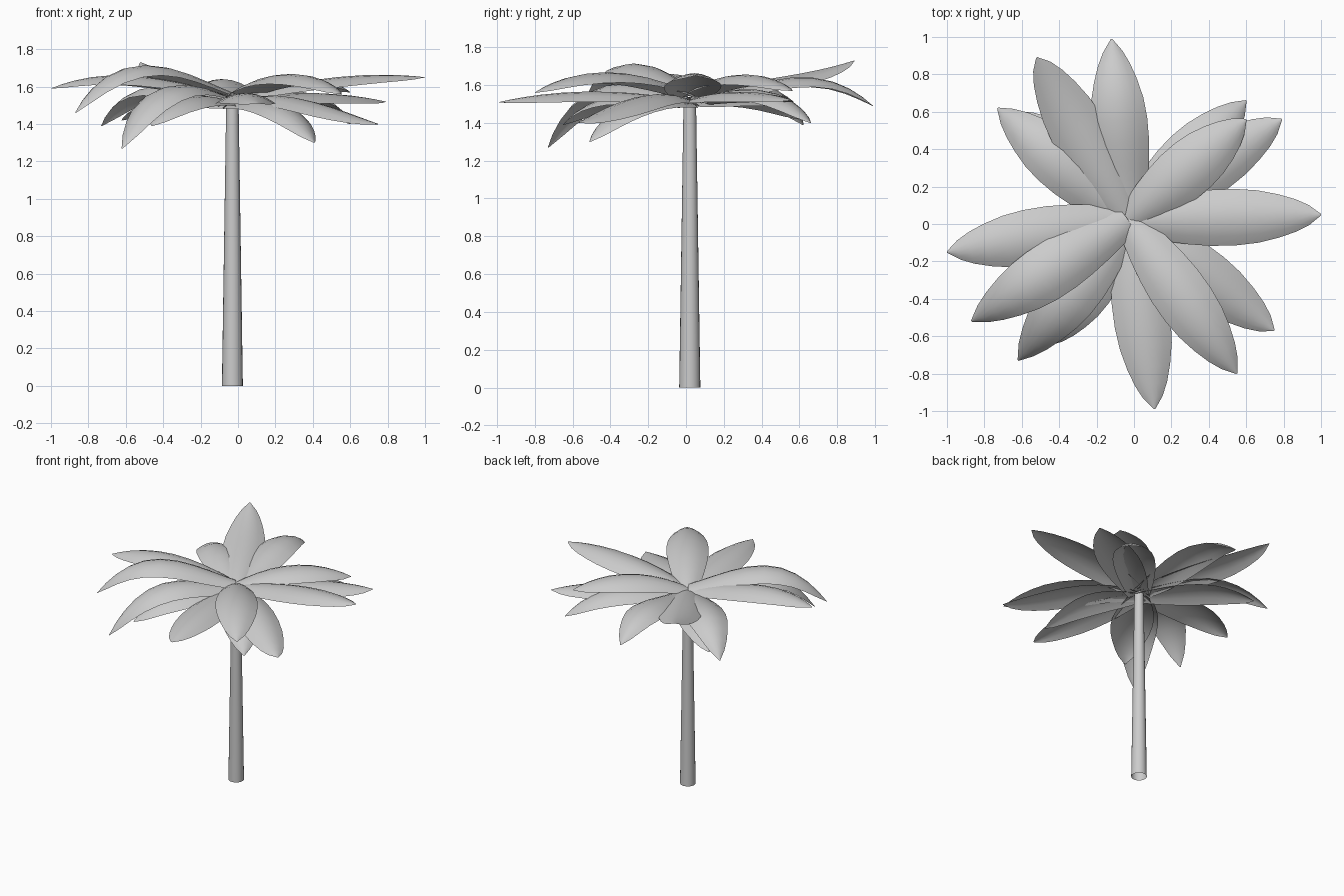
import bpy, bmesh
from mathutils import Vector

if "Cube" in bpy.data.objects:
    bpy.data.objects.remove(bpy.data.objects["Cube"])

CX, CY = -0.03, 0.02
# leaf outline: (position along leaf, half width)
OUTLINE = [(0, .075), (.08, .095), (.18, .118), (.3, .138), (.42, .15), (.55, .151),
           (.67, .14), (.78, .116), (.87, .087), (.94, .053), (1, .004)]
SIDES = [-1, -.66, -.33, 0, .33, .66, 1]

# leaf spines: tip x, tip y, then height at one third, two thirds and tip
LEAVES = [
    (-.12, .99, 1.60, 1.64, 1.49),
    (-.52, .89, 1.61, 1.66, 1.73),
    (-.73, .62, 1.59, 1.59, 1.39),
    (-.62, .60, 1.54, 1.53, 1.42),
    (-1.0, -.15, 1.63, 1.66, 1.59),
    (-.87, -.52, 1.68, 1.70, 1.46),
    (-.62, -.73, 1.60, 1.57, 1.27),
    (-.46, -.65, 1.55, 1.53, 1.39),
    (.11, -.99, 1.56, 1.56, 1.51),
    (.55, -.80, 1.65, 1.66, 1.56),
    (.75, -.57, 1.55, 1.49, 1.40),
    (.41, -.51, 1.53, 1.48, 1.30),
    (1.0, .05, 1.62, 1.66, 1.65),
    (.79, .56, 1.56, 1.56, 1.52),
    (.60, .66, 1.57, 1.56, 1.40),
    (.60, .56, 1.64, 1.65, 1.57),
]


def spine_height(t, a, b, c):
    # smooth curve through the four spine heights, higher leaves start higher
    u, start = 3 * t, 1.53 + (a - 1.59) * .4
    return (-start * (u - 1) * (u - 2) * (u - 3) / 6 + a * u * (u - 2) * (u - 3) / 2
            - b * u * (u - 1) * (u - 3) / 2 + c * u * (u - 1) * (u - 2) / 6)


def finish(bm, name):
    bmesh.ops.recalc_face_normals(bm, faces=bm.faces)
    mesh = bpy.data.meshes.new(name)
    bm.to_mesh(mesh)
    bm.free()
    ob = bpy.data.objects.new(name, mesh)
    bpy.context.collection.objects.link(ob)
    bpy.context.view_layer.objects.active = ob
    bpy.ops.object.select_all(action='DESELECT')
    ob.select_set(True)
    bpy.ops.object.shade_smooth_by_angle()
    return ob


def make_leaf(name, x, y, a, b, c):
    base, tip = Vector((CX, CY, 0)), Vector((x, y, 0))
    side = Vector((0, 0, 1)).cross((tip - base).normalized())

    def point(t):
        p = base.lerp(tip, t)
        p.z = spine_height(t, a, b, c)
        return p

    bm = bmesh.new()
    rows = []
    for t, w in OUTLINE:
        up = (point(t + .01) - point(t - .01)).normalized().cross(side)
        # cross-section arches down towards both edges
        rows.append([bm.verts.new(point(t) + side * s * w - up * s * s * w * .36)
                     for s in SIDES])
    for r, q in zip(rows, rows[1:]):
        for i in range(len(SIDES) - 1):
            bm.faces.new((r[i], q[i], q[i + 1], r[i + 1]))
    finish(bm, name)


# trunk, an open tapered tube
bm = bmesh.new()
bmesh.ops.create_cone(bm, cap_ends=False, segments=20, radius1=.056, radius2=.033, depth=1.52)
bmesh.ops.translate(bm, verts=bm.verts, vec=(CX, CY, .76))
finish(bm, "trunk")

# crown of leaves
for n, leaf in enumerate(LEAVES, 1):
    make_leaf(f"leaf_{n:02d}", *leaf)
